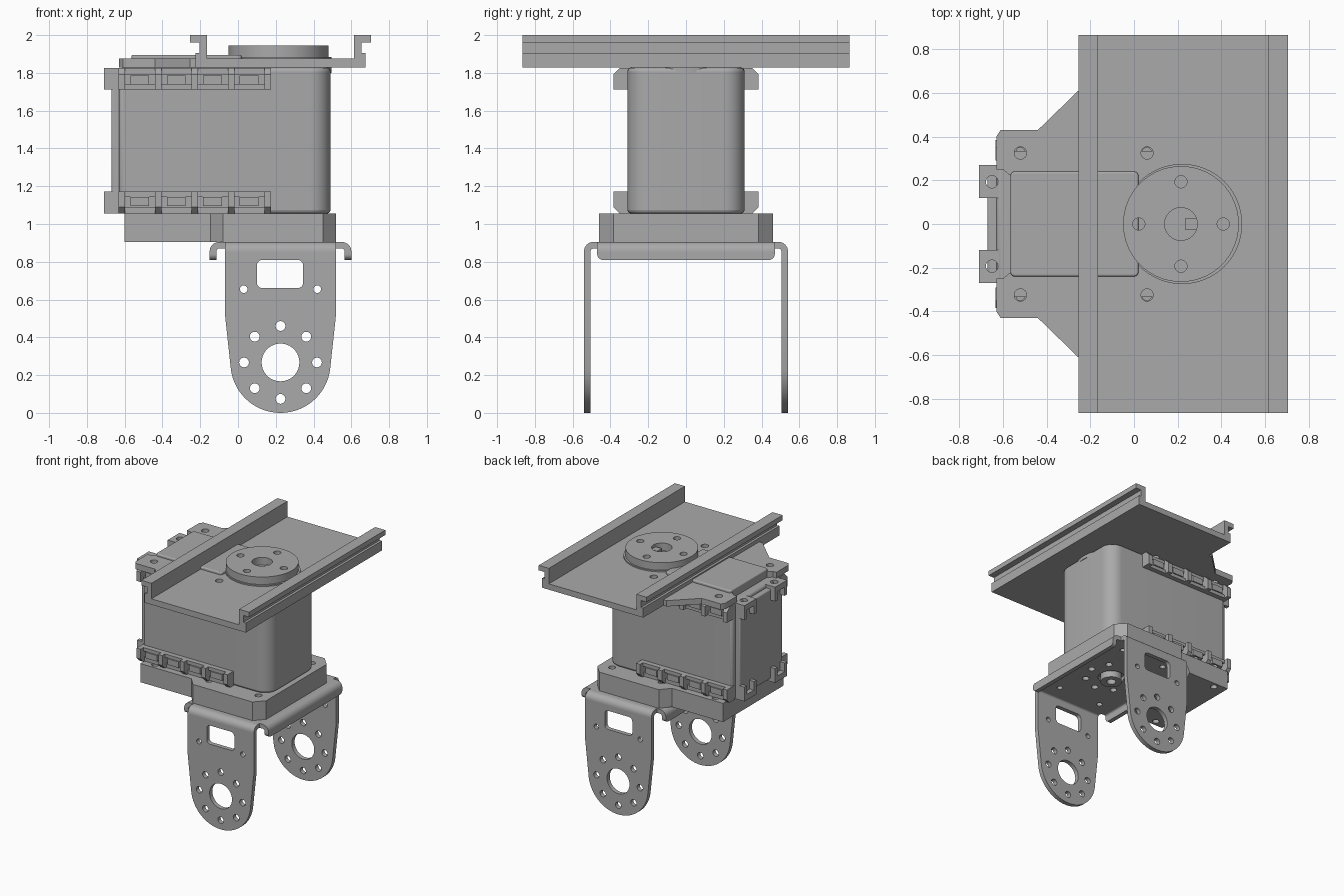
import bpy, bmesh, math
from mathutils import Matrix

if "Cube" in bpy.data.objects:
    bpy.data.objects.remove(bpy.data.objects["Cube"])

grey = bpy.data.materials.new("mid_grey")
grey.use_nodes = True
COLOR = (0.4, 0.4, 0.4, 1)
grey.diffuse_color = COLOR
grey.node_tree.nodes["Principled BSDF"].inputs["Base Color"].default_value = COLOR

# local outline axes -> world, per extrusion axis
FRAMES = {
    "Z": Matrix(((1, 0, 0), (0, 1, 0), (0, 0, 1))),
    "Y": Matrix(((1, 0, 0), (0, 0, -1), (0, 1, 0))),
    "X": Matrix(((0, 0, 1), (1, 0, 0), (0, 1, 0))),
}


def arc(cx, cy, r, a0, a1, n=8):
    angles = [math.radians(a0 + (a1 - a0) * i / n) for i in range(n + 1)]
    return [(cx + r * math.cos(a), cy + r * math.sin(a)) for a in angles]


def circle(cx, cy, r, n=24):
    return arc(cx, cy, r, 0, 360, n)[:-1]


def ring(cx, cy, radius, r, count, start=0):
    return [circle(*p, r, 16) for p in arc(cx, cy, radius, start, start + 360, count)[:-1]]


def rect(x0, x1, y0, y1, r=0):
    if not r:
        return [(x0, y0), (x1, y0), (x1, y1), (x0, y1)]
    return (arc(x1 - r, y1 - r, r, 0, 90) + arc(x0 + r, y1 - r, r, 90, 180)
            + arc(x0 + r, y0 + r, r, 180, 270) + arc(x1 - r, y0 + r, r, 270, 360))


def flip(points, sx=1, sy=1):
    return [(sx * x, sy * y) for x, y in points]


def solid(name, axis, lo, hi, outline, holes=(), bevel=0):
    """Extrude an outline with holes between lo and hi along an axis."""
    curve = bpy.data.curves.new(name, "CURVE")
    curve.dimensions = "2D"
    curve.fill_mode = "BOTH"
    curve.extrude = (hi - lo) / 2
    for loop in [outline, *holes]:
        spline = curve.splines.new("POLY")
        spline.points.add(len(loop) - 1)
        for point, (x, y) in zip(spline.points, loop):
            point.co = (x, y, 0, 1)
        spline.use_cyclic_u = True
    temp = bpy.data.objects.new(name + "_outline", curve)
    bpy.context.collection.objects.link(temp)
    mesh = bpy.data.meshes.new_from_object(
        temp.evaluated_get(bpy.context.evaluated_depsgraph_get()))
    bpy.data.objects.remove(temp)
    mid = (lo + hi) / 2 * (-1 if axis == "Y" else 1)
    mesh.transform(FRAMES[axis].to_4x4() @ Matrix.Translation((0, 0, mid)))
    bm = bmesh.new()
    bm.from_mesh(mesh)
    bmesh.ops.remove_doubles(bm, verts=bm.verts, dist=1e-5)
    bmesh.ops.dissolve_limit(bm, angle_limit=0.01, verts=bm.verts, edges=bm.edges)
    bmesh.ops.recalc_face_normals(bm, faces=bm.faces)
    bm.to_mesh(mesh)
    bm.free()
    mesh.materials.clear()
    mesh.materials.append(grey)
    obj = bpy.data.objects.new(name, mesh)
    bpy.context.collection.objects.link(obj)
    if bevel:
        mod = obj.modifiers.new("soft_edges", "BEVEL")
        mod.width, mod.segments = bevel, 3
        mod.limit_method, mod.angle_limit = "ANGLE", math.radians(50)
    bpy.ops.object.select_all(action="DESELECT")
    obj.select_set(True)
    bpy.context.view_layer.objects.active = obj
    bpy.ops.object.shade_smooth_by_angle(angle=math.radians(35))
    return obj


def span(a, b, s):
    return (a, b) if s > 0 else (-b, -a)


CX = 0.225  # shared axis of the bracket and the disc

# bracket legs with bearing hole, bolt circle and slot
leg = (arc(CX, 0.265, 0.265, 188, 352, 32)
       + [(0.52, 0.53), (0.52, 0.855), (-0.07, 0.855), (-0.07, 0.53)])
leg_holes = ([circle(CX, 0.267, 0.1, 40), rect(0.1, 0.345, 0.66, 0.81, 0.03),
              circle(0.03, 0.655, 0.02), circle(0.42, 0.655, 0.02)]
             + ring(CX, 0.267, 0.193, 0.026, 8))
bend = arc(0, 0.855, 0.05, 0, 90) + arc(0, 0.855, 0.015, 90, 0)
for s, side in ((-1, "front"), (1, "back")):
    solid(side + "_leg", "Y", *span(0.505, 0.54, s), leg, leg_holes)
    solid(side + "_leg_bend", "X", -0.07, 0.52, [(s * (0.49 + x), z) for x, z in bend])

# bracket plate with folded lips
cross = [(-0.1, -0.47), (-0.07, -0.47), (-0.07, -0.49), (0.52, -0.49),
         (0.52, -0.47), (0.55, -0.47)]
cross += flip(cross[::-1], 1, -1)
solid("bracket_plate", "Z", 0.87, 0.905, cross,
      ring(CX, 0, 0.193, 0.026, 8) + [circle(CX, 0, 0.1)]
      + [circle(x, y, 0.022) for x in (0.03, 0.42) for y in (-0.37, 0.37)])
for s, x0, side in ((-1, -0.1, "right"), (1, 0.55, "left")):
    solid(side + "_lip_bend", "Y", -0.47, 0.47, [(x0 + s * x, z) for x, z in bend])
    lip = [(-0.47, 0.855)] + arc(-0.44, 0.84, 0.03, 180, 270)
    lip += flip(lip[::-1], -1)
    solid(side + "_lip", "X", *span(0.015 + s * x0, 0.05 + s * x0, s), lip)
solid("bearing_boss", "Z", 0.83, 0.93, circle(CX, 0, 0.08), [circle(CX, 0, 0.035)])

# adapter block under the motor
block = [(-0.6, -0.385), (-0.145, -0.385), (-0.08, -0.46), (0.45, -0.46), (0.52, -0.385)]
block += flip(block[::-1], 1, -1)
solid("adapter_block", "Z", 0.905, 1.055, block,
      [circle(x, y, 0.026) for x in (-0.5, -0.02, 0.42) for y in (-0.34, 0.34)])

# motor housing
body = (arc(0.38, 0.2, 0.11, 0, 90) + [(-0.63, 0.31), (-0.63, -0.31)]
        + arc(0.38, -0.2, 0.11, 270, 360))
solid("motor_body", "Z", 1.055, 1.828, body, bevel=0.02)
solid("end_cover", "Z", 1.08, 1.8, rect(-0.67, -0.6, -0.27, 0.27), bevel=0.01)
solid("gear_cover", "Z", 1.8, 1.895, rect(-0.565, 0.02, -0.24, 0.24, 0.02), bevel=0.008)

# mounting clips along the housing edges, top and bottom
MID = 1.441
rib = [(0.29, 0.385), (0.35, 0.385), (0.385, 0.35), (0.385, 0.27), (0.29, 0.27)]
for v, level in ((1, "upper"), (-1, "lower")):
    def zs(a, b):
        return tuple(MID + d for d in span(a, b, v))
    for s, side in ((-1, "front"), (1, "back")):
        tag = f"{level}_{side}_"
        for k in range(5):
            x = -0.615 + 0.193 * k
            solid(tag + "rib", "X", x - 0.018, x + 0.018,
                  [(s * y, MID + v * d) for y, d in rib])
        solid(tag + "ledge", "Z", *zs(0.27, 0.297), rect(-0.62, 0.16, *span(0.29, 0.35, s)))
        solid(tag + "rim", "Z", *zs(0.35, 0.385), rect(-0.62, 0.16, *span(0.29, 0.335, s)))
        for k in range(4):
            x = -0.52 + 0.193 * k
            solid(tag + "nut", "Z", *zs(0.297, 0.345),
                  rect(x - 0.05, x + 0.05, *span(0.3, 0.36, s)),
                  [circle(x, s * 0.33, 0.02, 12)])
        # end tabs
        solid(tag + "end_tab", "Z", *zs(0.34, 0.385),
              rect(-0.71, -0.61, *span(0.12, 0.27, s)), [circle(-0.65, s * 0.193, 0.028)])
        cheek = [(-0.62, 0.385), (-0.69, 0.385), (-0.71, 0.365), (-0.71, 0.27), (-0.62, 0.27)]
        for y in (0.12, 0.24):
            solid(tag + "end_cheek", "Y", *span(y, y + 0.03, s),
                  [(x, MID + v * d) for x, d in cheek])

# rail plate with two wings that leave a gap for the gear cover
wing = [(-0.565, 0), (-0.565, 0.22), (-0.6, 0.25), (-0.63, 0.25), (-0.63, 0.4),
        (-0.61, 0.43), (-0.44, 0.43), (-0.255, 0.61), (-0.225, 0.61),
        (-0.225, 0.865), (0.675, 0.865)]
holes = [circle(x, y, 0.028) for x in (-0.52, 0.06) for y in (-0.325, 0.325)]
solid("rail_plate", "Z", 1.828, 1.875, wing + flip(wing[:0:-1], 1, -1), holes)
rail = [(0.615, 1.86), (0.615, 2.0), (0.705, 2.0), (0.705, 1.96), (0.655, 1.96),
        (0.655, 1.905), (0.675, 1.905), (0.675, 1.86)]
solid("left_rail", "Y", -0.865, 0.865, rail)
solid("right_rail", "Y", -0.865, 0.865, [(0.45 - x, z) for x, z in rail])

# output disc
solid("disc_seat", "Z", 1.8, 1.885, circle(CX - 0.005, 0, 0.275, 64))
solid("output_disc", "Z", 1.885, 1.945, circle(CX - 0.01, 0, 0.265, 64),
      ring(CX - 0.01, 0, 0.193, 0.028, 4) + [circle(CX - 0.01, 0, 0.075, 32)])
solid("disc_key", "Z", 1.88, 1.92, rect(0.235, 0.292, -0.028, 0.028))
